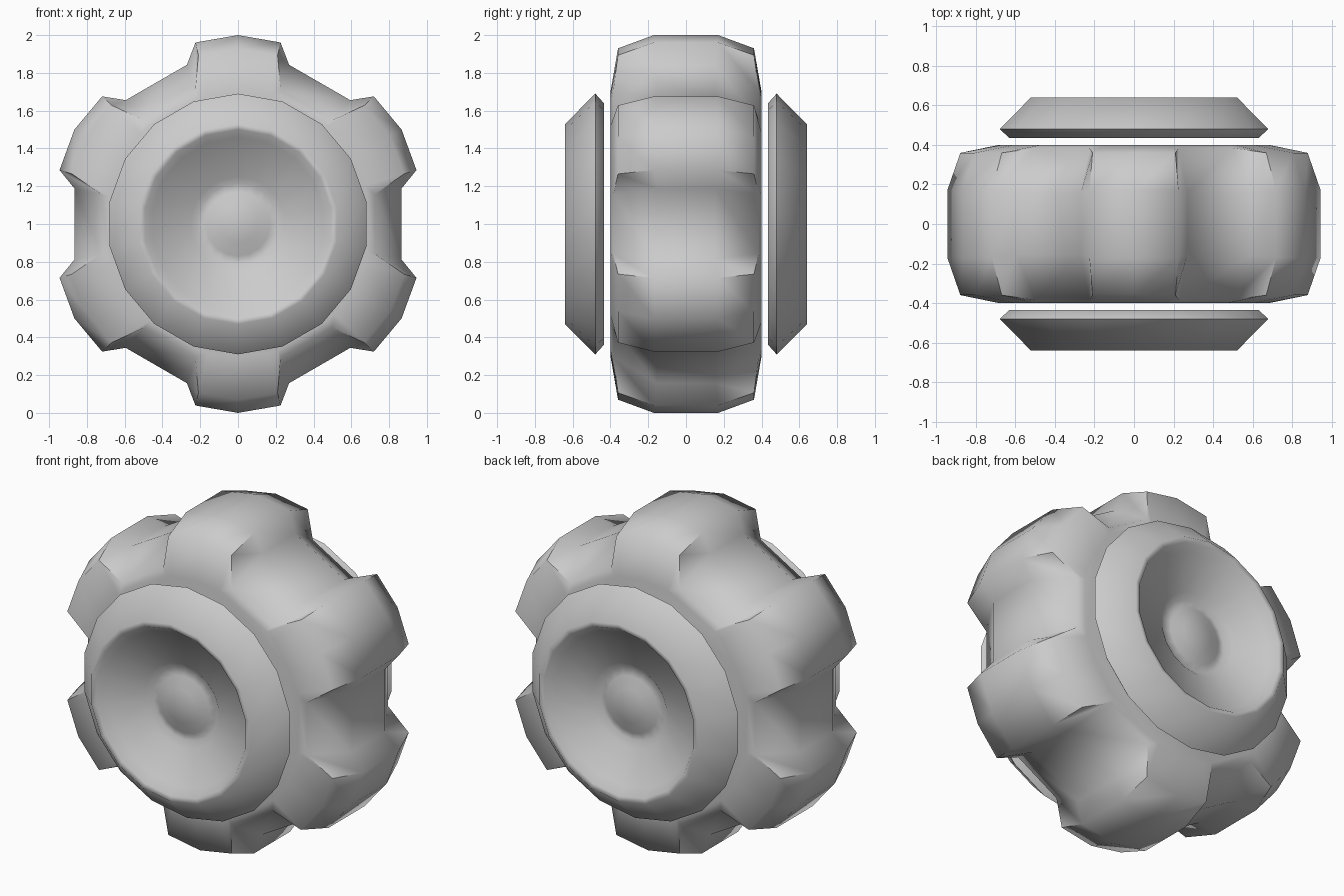
import bpy
import bmesh
from math import sin, cos, radians
from mathutils import Vector

if "Cube" in bpy.data.objects:
    bpy.data.objects.remove(bpy.data.objects["Cube"], do_unlink=True)

GREY = (0.6, 0.6, 0.6, 1.0)
mat = bpy.data.materials.new("plain_grey")
mat.use_nodes = True
mat.diffuse_color = GREY
mat.node_tree.nodes["Principled BSDF"].inputs["Base Color"].default_value = GREY


def polar(radius, degrees, y):
    """Point around the axle, measured clockwise from the top."""
    a = radians(degrees)
    return Vector((radius * sin(a), y, 1 + radius * cos(a)))


def loft(name, rings, is_crease=None):
    """Skin closed rings of points, cap both ends and shade smoothly."""
    bm = bmesh.new()
    loops = [[bm.verts.new(p) for p in ring] for ring in rings]
    n = len(loops[0])
    for a, b in zip(loops, loops[1:]):
        for i in range(n):
            j = (i + 1) % n
            bm.faces.new((a[i], a[j], b[j], b[i]))
    bm.faces.new(loops[0])
    bm.faces.new(loops[-1])
    bmesh.ops.recalc_face_normals(bm, faces=bm.faces)
    if is_crease:
        for ring, loop in enumerate(loops):
            for i in range(n):
                if is_crease(ring, i):
                    bm.edges.get((loop[i], loop[(i + 1) % n])).smooth = False
    mesh = bpy.data.meshes.new(name)
    bm.to_mesh(mesh)
    bm.free()
    mesh.materials.append(mat)
    obj = bpy.data.objects.new(name, mesh)
    bpy.context.collection.objects.link(obj)
    bpy.ops.object.select_all(action="DESELECT")
    obj.select_set(True)
    bpy.context.view_layer.objects.active = obj
    bpy.ops.object.shade_smooth_by_angle(angle=radians(60))
    return obj


# Tyre: six chunky lugs with sloped notches between them
lug = [(0.40, 0.70), (0.36, 0.93), (0.17, 1.0)]      # (half width, radius)
notch = [(0.40, 0.70), (0.385, 0.74), (0.155, 0.885)]
stations = [(-17.8, notch, 1), (-13.2, lug, 0.987), (0, lug, 1),
            (13.2, lug, 0.987), (17.8, notch, 1)]


def tyre_ring(row, side):
    ring = []
    for k in range(6):
        for angle, profile, scale in stations:
            y, r = profile[row]
            ring.append(polar(r * (scale if row else 1), 60 * k + angle, side * y))
    return ring


rows = [(0, -1), (1, -1), (2, -1), (2, 1), (1, 1), (0, 1)]
loft("tyre", [tyre_ring(*r) for r in rows],
     lambda ring, i: ring in (2, 3) and i % 5 == 4)

# Hub caps: dished discs with a raised centre, one on each side
hub = [(0.64, 0.435), (0.69, 0.48), (0.53, 0.64), (0.50, 0.635), (0.46, 0.585),
       (0.25, 0.53), (0.215, 0.50), (0.17, 0.51), (0.10, 0.535), (0.03, 0.545)]
for side, label in ((-1, "front"), (1, "back")):
    loft(label + "_hub_cap",
         [[polar(r, 20 * i, side * y) for i in range(18)] for r, y in hub])
